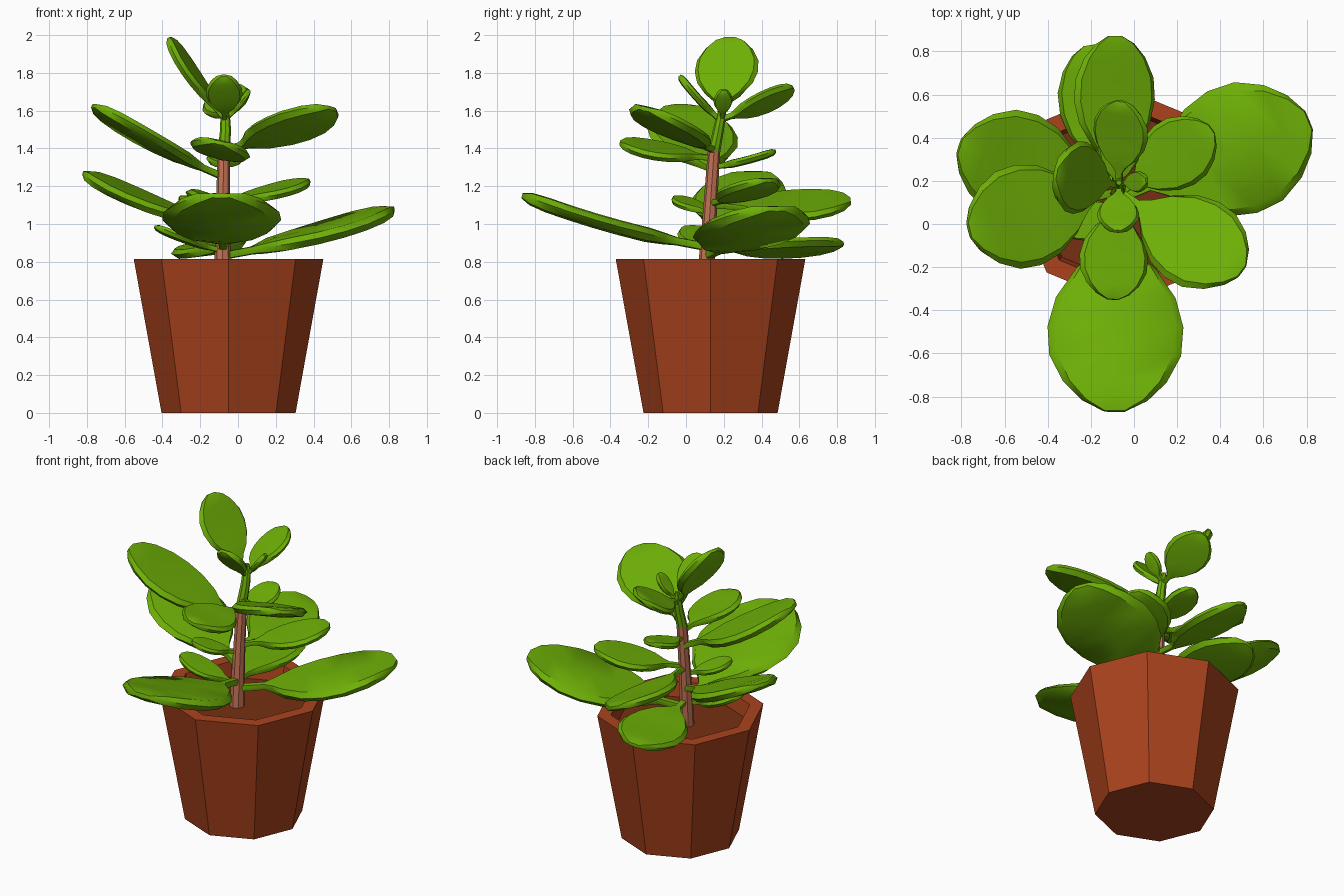
import bpy, bmesh, math
from mathutils import Vector

if "Cube" in bpy.data.objects:
    bpy.data.objects.remove(bpy.data.objects["Cube"])


def material(name, rgb):
    m = bpy.data.materials.new(name)
    m.diffuse_color = (*rgb, 1)
    m.use_nodes = True
    m.node_tree.nodes["Principled BSDF"].inputs["Base Color"].default_value = m.diffuse_color
    return m


LEAF = material("leaf_green", (0.155, 0.43, 0.002))
BARK = material("bark_brown", (0.55, 0.17, 0.09))
CLAY = material("clay", (0.40, 0.055, 0.012))
SOIL = material("soil", (0.18, 0.028, 0.006))


def loft(name, rings, mat, smooth=True):
    """Skin a list of equal-length closed rings and cap both ends."""
    bm = bmesh.new()
    rows = [[bm.verts.new(p) for p in r] for r in rings]
    n = len(rows[0])
    for a, b in zip(rows, rows[1:]):
        for i in range(n):
            bm.faces.new((a[i], a[(i + 1) % n], b[(i + 1) % n], b[i]))
    bm.faces.new(rows[0])
    bm.faces.new(rows[-1])
    bmesh.ops.recalc_face_normals(bm, faces=bm.faces)
    me = bpy.data.meshes.new(name)
    bm.to_mesh(me)
    bm.free()
    me.materials.append(mat)
    ob = bpy.data.objects.new(name, me)
    bpy.context.collection.objects.link(ob)
    if smooth:
        bpy.ops.object.select_all(action='DESELECT')
        ob.select_set(True)
        bpy.context.view_layer.objects.active = ob
        bpy.ops.object.shade_smooth_by_angle(angle=math.radians(40))
    return ob


def circle(c, r, n):
    return [Vector(c) + Vector((r * math.cos(i * math.tau / n), r * math.sin(i * math.tau / n), 0))
            for i in range(n)]


# Eight-sided pot with an open, thick rim, and soil inside
PX, PY = -0.05, 0.13
loft("pot", [circle((PX, PY, z), r, 8) for r, z in
             ((0.355, 0), (0.502, 0.815), (0.42, 0.815), (0.40, 0.70))], CLAY, False)
loft("soil", [circle((PX, PY, z), r, 8) for r, z in ((0.395, 0.69), (0.402, 0.72))], SOIL, False)

# Stem: woody below, green shoot above
loft("woody_stem", [circle(p, r, 8) for p, r in (
    ((-0.08, 0.105, 0.70), 0.046), ((-0.082, 0.113, 0.85), 0.042),
    ((-0.08, 0.13, 1.12), 0.036), ((-0.075, 0.148, 1.38), 0.033))], BARK)
loft("green_shoot", [circle(p, r, 8) for p, r in (
    ((-0.075, 0.148, 1.38), 0.033), ((-0.066, 0.172, 1.50), 0.029),
    ((-0.068, 0.188, 1.58), 0.025), ((-0.07, 0.192, 1.62), 0.012))], LEAF)

# Leaf outline: distance along the leaf, share of the half width
OUTLINE = ((0.15, 0.0), (0.22, 0.26), (0.31, 0.58), (0.45, 0.88), (0.59, 1.0),
           (0.73, 0.97), (0.86, 0.76), (0.95, 0.48), (1.0, 0.17))
# Cross-section: gently domed top and underside with a bevelled rim
SECTION = ((-1, 0.15), (-0.88, 0.9), (0, 1), (0.88, 0.9), (1, 0.15), (0.86, -0.75), (0, -1), (-0.86, -0.75))


def leaf(name, base, tip, half, roll=0.0):
    """Leaf from base to tip; a positive roll lifts its right side, seen from the stem."""
    base, tip = Vector(base), Vector(tip)
    axis = tip - base
    d = axis.normalized()
    side = d.cross(Vector((0, 0, 1))).normalized()
    up = side.cross(d)
    side, up = (side * math.cos(roll) + up * math.sin(roll),
                up * math.cos(roll) - side * math.sin(roll))
    stalk = 0.011 + 0.035 * half
    thick = 0.013 + 0.085 * half
    rings = []
    for t, w in ((0.0, 0.0),) + OUTLINE:
        centre = base + axis * t - up * (0.10 * axis.length * t * (1 - t))
        h = stalk + (thick - stalk) * min(1, w * 2)
        if t > 0.9:
            h *= 0.85 if t < 1 else 0.5
        wid = max(half * w, stalk)
        rings.append([centre + side * (wid * u) + up * (h * v) for u, v in SECTION])
    loft(name, rings, LEAF)


# Leaves from the soil upwards
leaf("low_front_leaf", (-0.08, 0.10, 0.88), (-0.09, -0.868, 1.15), 0.315)
leaf("low_right_leaf", (-0.06, 0.12, 0.835), (0.81, 0.48, 1.08), 0.305)
leaf("low_back_leaf", (-0.08, 0.12, 0.88), (-0.20, 0.83, 0.89), 0.20, 0.18)
leaf("low_left_leaf", (-0.09, 0.10, 0.86), (-0.44, 0.03, 0.985), 0.10)
leaf("small_left_leaf", (-0.09, 0.12, 1.06), (-0.30, -0.05, 1.14), 0.085)
leaf("middle_left_leaf", (-0.09, 0.13, 0.97), (-0.81, 0.36, 1.27), 0.25)
leaf("middle_back_leaf", (-0.08, 0.14, 1.10), (-0.09, 0.872, 1.12), 0.20, -0.36)
leaf("middle_right_leaf", (-0.07, 0.14, 1.11), (0.36, 0.44, 1.23), 0.165)
leaf("upper_left_leaf", (-0.08, 0.15, 1.25), (-0.765, -0.03, 1.625), 0.24)
leaf("upper_back_leaf", (-0.08, 0.14, 1.30), (-0.06, 0.475, 1.385), 0.10)
leaf("upper_front_leaf", (-0.08, 0.14, 1.35), (-0.10, -0.35, 1.43), 0.163, 0.22)
leaf("upper_right_leaf", (-0.07, 0.15, 1.39), (0.50, -0.22, 1.61), 0.22, 0.2)

# Young leaves at the tip
leaf("top_left_leaf", (-0.07, 0.18, 1.56), (-0.365, 0.235, 1.985), 0.17)
leaf("top_back_leaf", (-0.07, 0.18, 1.55), (-0.06, 0.57, 1.72), 0.135, 0.35)
leaf("top_front_leaf", (-0.07, 0.18, 1.55), (-0.075, -0.035, 1.785), 0.097)
leaf("top_right_leaf", (-0.06, 0.19, 1.56), (0.06, 0.20, 1.71), 0.05)
